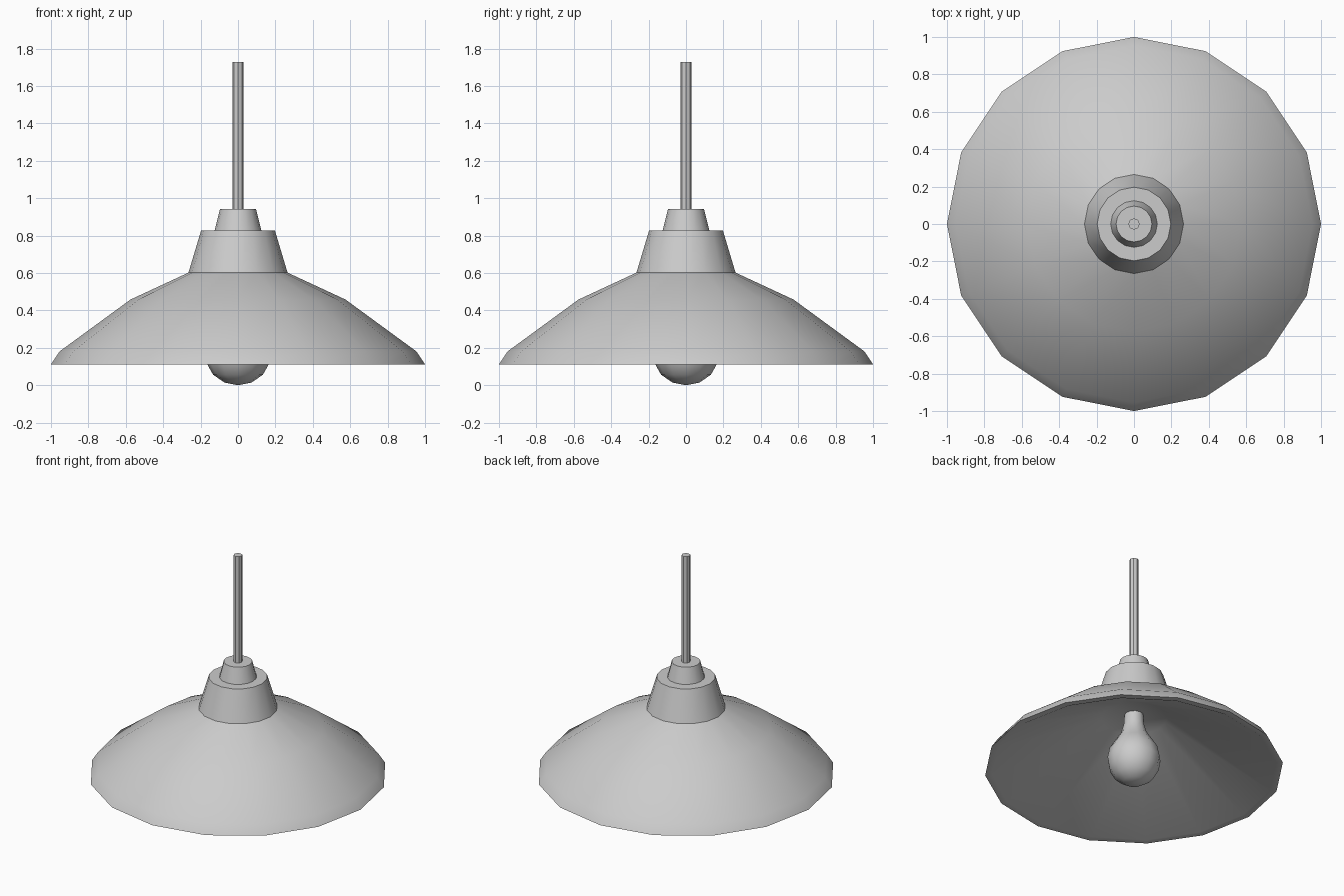
import bpy, bmesh
from math import cos, sin, tau, radians

if "Cube" in bpy.data.objects:
    bpy.data.objects.remove(bpy.data.objects["Cube"])


def lathe(name, profile, sides, angle=40):
    """Revolve (radius, z) points about z; radius 0 makes a pole."""
    bm = bmesh.new()
    rings = []
    for r, z in profile:
        if r == 0:
            rings.append([bm.verts.new((0, 0, z))] * sides)
        else:
            rings.append([bm.verts.new((r * cos(tau * i / sides), r * sin(tau * i / sides), z))
                          for i in range(sides)])
    for a, b in zip(rings, rings[1:]):
        for i in range(sides):
            j = (i + 1) % sides
            bm.faces.new(list(dict.fromkeys((a[i], a[j], b[j], b[i]))))
    bmesh.ops.recalc_face_normals(bm, faces=bm.faces)
    mesh = bpy.data.meshes.new(name)
    bm.to_mesh(mesh)
    bm.free()
    obj = bpy.data.objects.new(name, mesh)
    bpy.context.collection.objects.link(obj)
    bpy.ops.object.select_all(action='DESELECT')
    obj.select_set(True)
    bpy.context.view_layer.objects.active = obj
    bpy.ops.object.shade_smooth_by_angle(angle=radians(angle))
    return obj


# One continuous skin: straight underside, rim, curved shade, stepped collar
lathe("shade_and_collar", [(0, 0.535), (0.22, 0.505), (0.955, 0.112),
                           (1.0, 0.112), (0.955, 0.18), (0.575, 0.458), (0.265, 0.602),
                           (0.197, 0.828), (0.125, 0.828), (0.096, 0.942), (0, 0.942)], 16)

# Hanging rod
lathe("rod", [(0.03, 0.94), (0.03, 1.727), (0, 1.727)], 8, 40)

# Light bulb with its neck reaching the shade ceiling
lathe("bulb", [(0, 0), (0.072, 0.014), (0.133, 0.056), (0.168, 0.118), (0.18, 0.188),
               (0.165, 0.26), (0.125, 0.325), (0.088, 0.385), (0.07, 0.45),
               (0.064, 0.535)], 12)
